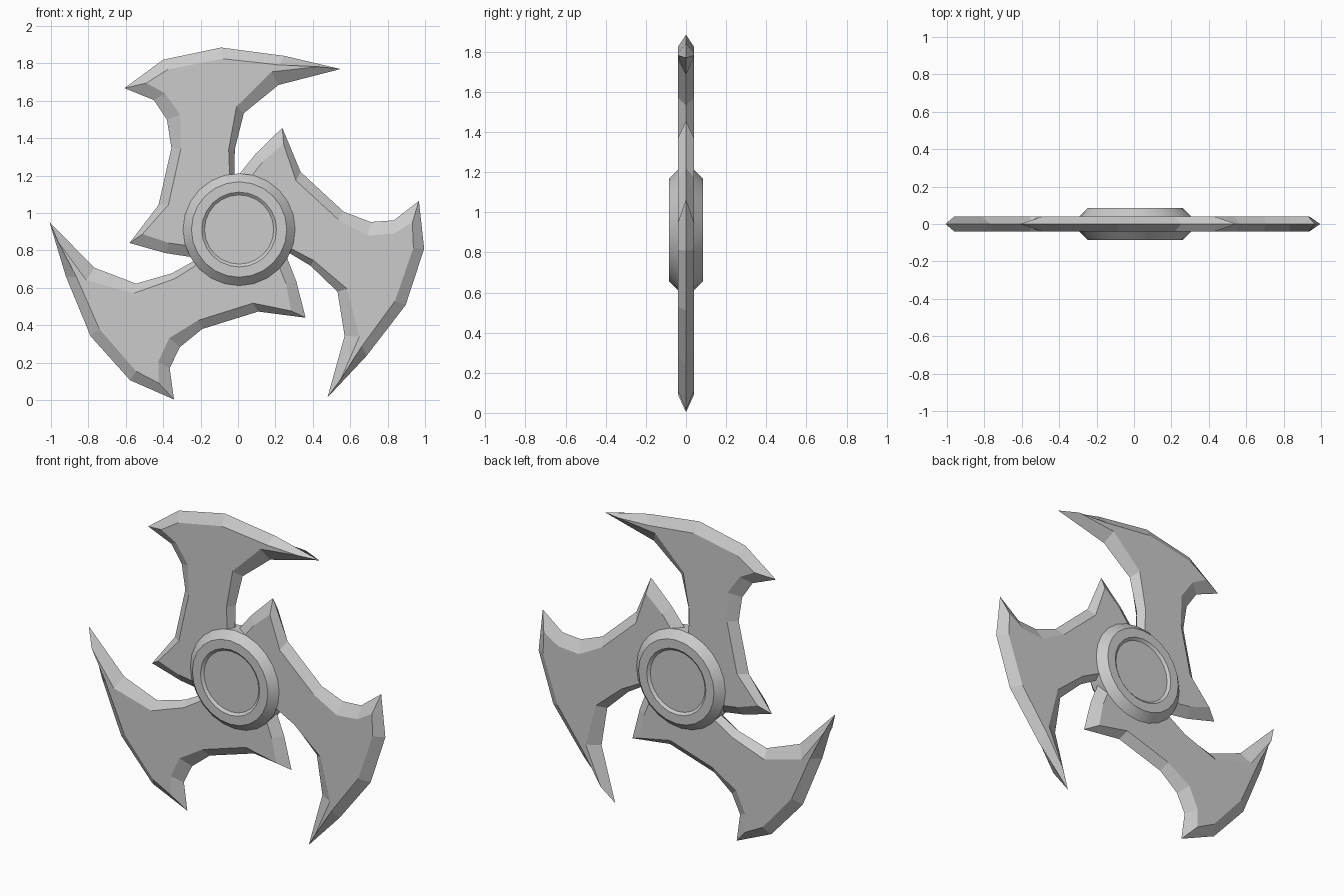
import bpy, bmesh, math
from mathutils import Matrix, Vector

if "Cube" in bpy.data.objects:
    bpy.data.objects.remove(bpy.data.objects["Cube"])

CX, CZ = 0.006, 0.912      # hub centre
HALF = 0.04                # blade half thickness

# Blade profile: (sharp edge x, z, flat face x, z), counter-clockwise from the long tip
PROFILE = [
    (0.548, 1.770, 0.430, 1.783), (0.250, 1.840, 0.220, 1.792),
    (-0.090, 1.885, -0.080, 1.825), (-0.400, 1.820, -0.375, 1.768),
    (-0.607, 1.668, -0.490, 1.695), (-0.450, 1.604, -0.390, 1.640),
    (-0.380, 1.500, -0.310, 1.525), (-0.356, 1.348, -0.305, 1.345),
    (-0.425, 1.043, -0.372, 1.045), (-0.580, 0.840, -0.510, 0.888),
    (-0.388, 0.786, -0.370, 0.840), (-0.250, 0.765, -0.230, 0.820),
    (0.000, 0.850, -0.030, 0.900), (-0.019, 1.210, -0.045, 1.210),
    (-0.017, 1.340, -0.050, 1.340), (0.031, 1.534, -0.008, 1.570),
    (0.217, 1.685, 0.180, 1.755),
]


def finish(name, bm):
    bmesh.ops.recalc_face_normals(bm, faces=bm.faces)
    mesh = bpy.data.meshes.new(name)
    bm.to_mesh(mesh)
    bm.free()
    obj = bpy.data.objects.new(name, mesh)
    bpy.context.collection.objects.link(obj)
    obj.location = (CX, 0, CZ)
    return obj


def blade(name, angle):
    bm = bmesh.new()
    rot = Matrix.Rotation(angle, 3, 'Y')

    def vert(x, y, z):
        return bm.verts.new(rot @ Vector((x - CX, y, z - CZ)))

    edge = [vert(p[0], 0, p[1]) for p in PROFILE]
    n = len(edge)
    for y in (-HALF, HALF):
        face = [vert(p[2], y, p[3]) for p in PROFILE]
        bm.faces.new(face)
        for i in range(n):
            j = (i + 1) % n
            bm.faces.new((edge[i], edge[j], face[j], face[i]))
    return finish(name, bm)


def hub(name, sides=24):
    # Lathe profile (radius, y): chamfered rim and shallow recess on both faces
    half = [(0.185, 0.072), (0.2, 0.085), (0.255, 0.085), (0.3, 0.04)]
    prof = half + [(r, -y) for r, y in reversed(half)]
    bm = bmesh.new()
    rings = [[bm.verts.new((r * math.sin(2 * math.pi * k / sides), y,
                            r * math.cos(2 * math.pi * k / sides)))
              for k in range(sides)] for r, y in prof]
    for a, b in zip(rings, rings[1:]):
        for k in range(sides):
            m = (k + 1) % sides
            bm.faces.new((a[k], a[m], b[m], b[k]))
    bm.faces.new(rings[0])
    bm.faces.new(rings[-1])
    return finish(name, bm)


# Three blades around the hub
for i in range(3):
    blade(f"blade_{i + 1}", math.radians(120 * i))

# Central hub
center = hub("hub")
bpy.context.view_layer.objects.active = center
center.select_set(True)
bpy.ops.object.shade_smooth_by_angle(angle=math.radians(30))
